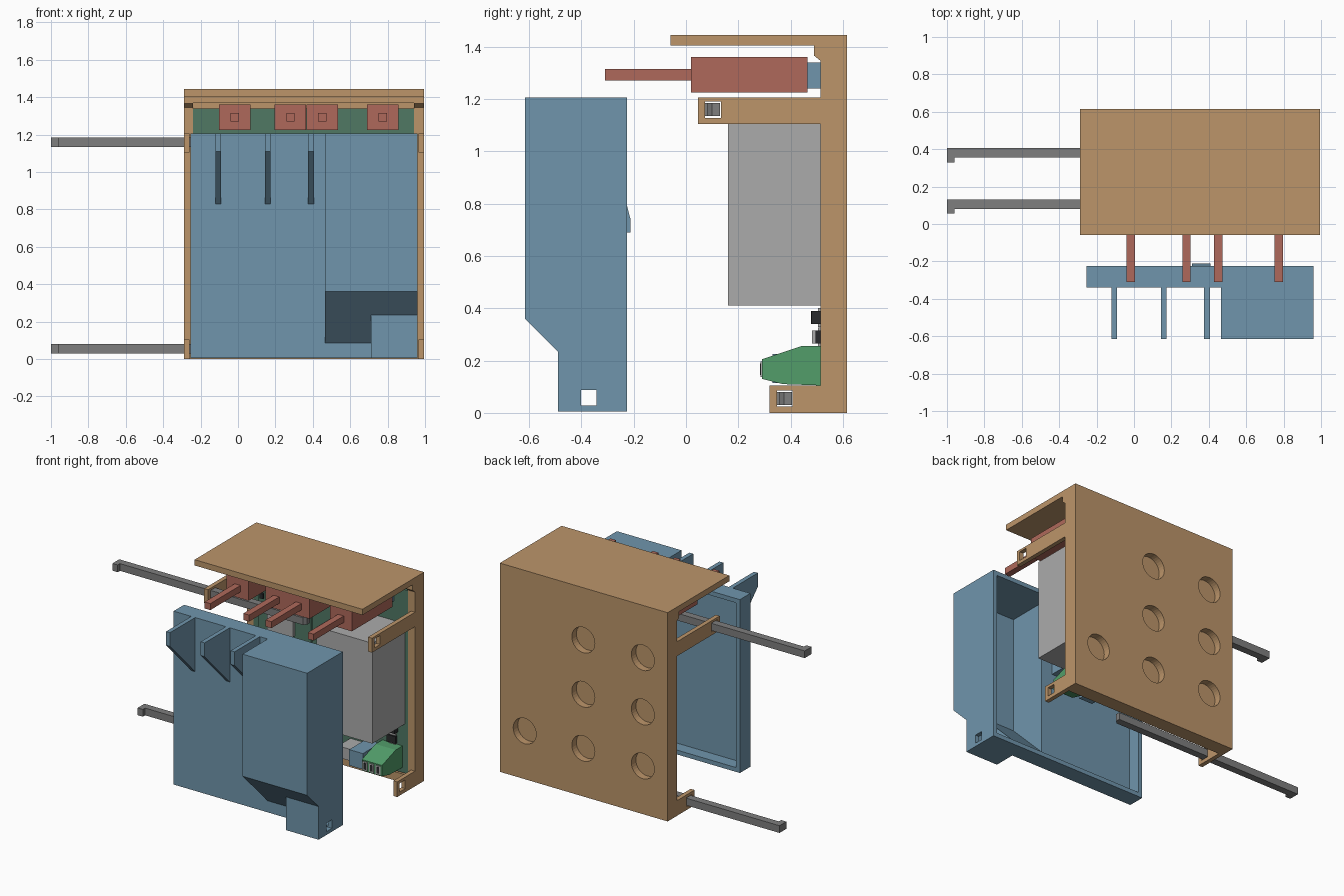
import bpy, bmesh, math, random
from mathutils import Matrix, Vector

random.seed(4)
if "Cube" in bpy.data.objects:
    bpy.data.objects.remove(bpy.data.objects["Cube"])


def material(name, r, g, b):
    lin = [((c / 255 + 0.055) / 1.055) ** 2.4 for c in (r, g, b)] + [1]
    m = bpy.data.materials.new(name)
    m.use_nodes = True
    m.diffuse_color = lin
    m.node_tree.nodes["Principled BSDF"].inputs["Base Color"].default_value = lin
    return m


TAN = material("tan", 188, 149, 106)
BLUE = material("blue", 112, 149, 172)
RED = material("red", 175, 105, 91)
STEEL = material("dark grey", 126, 126, 126)
SILVER = material("light grey", 171, 171, 171)
GREEN = material("bright green", 82, 157, 106)
BOARD = material("board green", 80, 120, 100)
BLACK = material("black", 40, 42, 44)


def finish(name, bm, mat):
    bmesh.ops.recalc_face_normals(bm, faces=bm.faces)
    me = bpy.data.meshes.new(name)
    bm.to_mesh(me)
    bm.free()
    me.materials.append(mat)
    ob = bpy.data.objects.new(name, me)
    bpy.context.collection.objects.link(ob)
    return ob


def prism(name, pts, lo, hi, mat, axis="x"):
    """Extrude a (y, z) profile along x, or an (x, y) profile along z."""
    bm = bmesh.new()
    place = (lambda p: (lo, *p)) if axis == "x" else (lambda p: (*p, lo))
    face = bm.faces.new([bm.verts.new(place(p)) for p in pts])
    ext = bmesh.ops.extrude_face_region(bm, geom=[face])
    step = Vector((hi - lo, 0, 0)) if axis == "x" else Vector((0, 0, hi - lo))
    bmesh.ops.translate(bm, verts=[v for v in ext["geom"] if isinstance(v, bmesh.types.BMVert)], vec=step)
    return finish(name, bm, mat)


def box(name, x, y, z, mat):
    return prism(name, [(y[0], z[0]), (y[1], z[0]), (y[1], z[1]), (y[0], z[1])], x[0], x[1], mat)


def disc(name, x, z, y0, y1, r, mat):
    bm = bmesh.new()
    bmesh.ops.create_cone(bm, cap_ends=True, segments=32, radius1=r, radius2=r, depth=y1 - y0,
                          matrix=Matrix.Translation((x, (y0 + y1) / 2, z)) @ Matrix.Rotation(math.pi / 2, 4, "X"))
    return finish(name, bm, mat)


def combine(ob, others, operation):
    """Apply booleans one after another and remove the helpers."""
    for other in others:
        mod = ob.modifiers.new("bool", "BOOLEAN")
        mod.operation, mod.solver, mod.object = operation, "EXACT", other
        bpy.context.view_layer.update()
        me = bpy.data.meshes.new_from_object(ob.evaluated_get(bpy.context.evaluated_depsgraph_get()))
        ob.modifiers.clear()
        ob.data = me
        bpy.data.objects.remove(other)


# Housing: back plate, roof and lip in one profile
case = prism("housing", [(.615, 0), (.615, 1.445), (-.06, 1.445), (-.06, 1.405), (.49, 1.405),
                         (.49, 1.365), (.515, 1.345), (.515, 0)], -.29, .995, TAN)
# Side arms that carry the locking bars
arms = []
for x in ((-.29, -.26), (.965, .995)):
    arms.append(box("arm", x, (.045, .53), (1.105, 1.205), TAN))
    arms.append(box("arm", x, (.32, .53), (0, .105), TAN))
combine(case, arms, "UNION")
# Bar holes, board pocket and round recesses in the back
cuts = [box("cut", (-.4, 1.1), (.072, .133), (1.128, 1.19), TAN),
        box("cut", (-.4, 1.1), (.347, .408), (.025, .085), TAN),
        box("cut", (-.24, .94), (.45, .545), (.06, 1.37), TAN)]
for x in (.356, -.1):
    cuts += [disc("cut", x, z, .565, .7, .088, TAN) for z in (1.083, .707, .333)]
cuts.append(disc("cut", .805, .333, .565, .7, .088, TAN))
combine(case, cuts, "DIFFERENCE")

# Front cover: panel, deep compartment, lower pocket and support fins
cover = box("front_cover", (-.255, .96), (-.34, -.225), (.005, 1.205), BLUE)
adds = [prism("add", [(-.32, 1.205), (-.615, 1.205), (-.615, .36), (-.34, .085), (-.32, .085)], .465, .96, BLUE),
        box("add", (.71, .96), (-.49, -.32), (.005, .235), BLUE)]
for x in (-.105, .16, .39):
    adds.append(prism("add", [(-.33, 1.205), (-.615, 1.205), (-.615, 1.11), (-.34, .83), (-.33, .83)],
                      x - .015, x + .015, BLUE))
combine(cover, adds, "UNION")
hollows = [box("cut", (-.225, .93), (-.31, -.1), (.035, 1.175), BLUE),
           prism("cut", [(-.2, 1.175), (-.585, 1.175), (-.585, .372), (-.31, .097), (-.2, .097)], .495, .93, BLUE),
           box("cut", (.74, .93), (-.46, -.2), (.035, .235), BLUE),
           box("cut", (.6, 1.1), (-.402, -.343), (.028, .087), BLUE)]
combine(cover, hollows, "DIFFERENCE")
# Snap tab on the cover's inside
prism("cover_snap_tab", [(-.312, .69), (-.212, .69), (-.212, .74), (-.225, .79), (-.312, .79)], .31, .41, BLUE)

# Locking bars with a hook on the outer end
for name, y, z in (("upper_bar", .08, 1.135), ("lower_bar", .355, .03)):
    prism(name, [(-1, y - .025), (-.96, y - .025), (-.96, y), (.44, y), (.46, y + .02),
                 (.46, y + .05), (-1, y + .05)], z, z + .05, STEEL, "z")

# Circuit board
box("circuit_board", (-.24, .94), (.515, .54), (.07, 1.34), BOARD)

# Push buttons with their switches
for i, x in enumerate((-.017, .28, .45, .774)):
    box(f"button_body_{i}", (x - .084, x + .084), (.02, .465), (1.225, 1.36), RED)
    box(f"button_stem_{i}", (x - .022, x + .022), (-.31, .03), (1.27, 1.315), RED)
    box(f"switch_{i}", (x - .06, x + .06), (.46, .52), (1.24, 1.34), BLUE)

# Power supply block
box("power_block", (.49, .917), (.16, .516), (.41, 1.105), SILVER)

# Screw terminal with wire entries
prism("screw_terminal", [(.516, .255), (.44, .255), (.29, .205), (.29, .13), (.37, .11), (.516, .105)],
      .745, .9, GREEN)
for i in range(3):
    x = .772 + i * .05
    box(f"wire_entry_{i}", (x - .018, x + .018), (.285, .292), (.137, .197), SILVER)
    box(f"wire_slot_{i}", (x - .01, x + .01), (.282, .286), (.145, .188), BLACK)

# Plug socket beside the terminal
box("plug_socket", (.62, .725), (.33, .516), (.115, .225), BLUE)
box("small_socket", (.5, .6), (.38, .516), (.12, .2), SILVER)

# Small parts along the lower board
for i in range(12):
    x, z = .1 + (i % 6) * .145, .29 + (i // 6) * .075
    w, d = random.uniform(.02, .045), random.uniform(.015, .04)
    box(f"chip_{i}", (x - w, x + w), (.516 - d, .516), (z - .025, z + .025), BLACK if i % 3 else SILVER)
    for s in (-1, 1):
        box(f"chip_leg_{i}_{s}", (x - w * .8, x + w * .8), (.505, .516),
            (z + s * .03 - .006, z + s * .03 + .006), SILVER)

# Controller module on pin headers
box("controller_board", (-.15, .25), (.44, .46), (.75, 1.08), BOARD)
box("controller_shield", (-.07, .13), (.415, .44), (.84, 1.02), SILVER)
for i, z in enumerate((.765, 1.065)):
    box(f"pin_header_{i}", (-.14, .24), (.455, .516), (z - .015, z + .015), BLACK)
for i in range(6):
    x = -.12 + i * .068
    box(f"module_part_{i}", (x - .012, x + .012), (.425, .441), (1.035, 1.07), BLACK)
